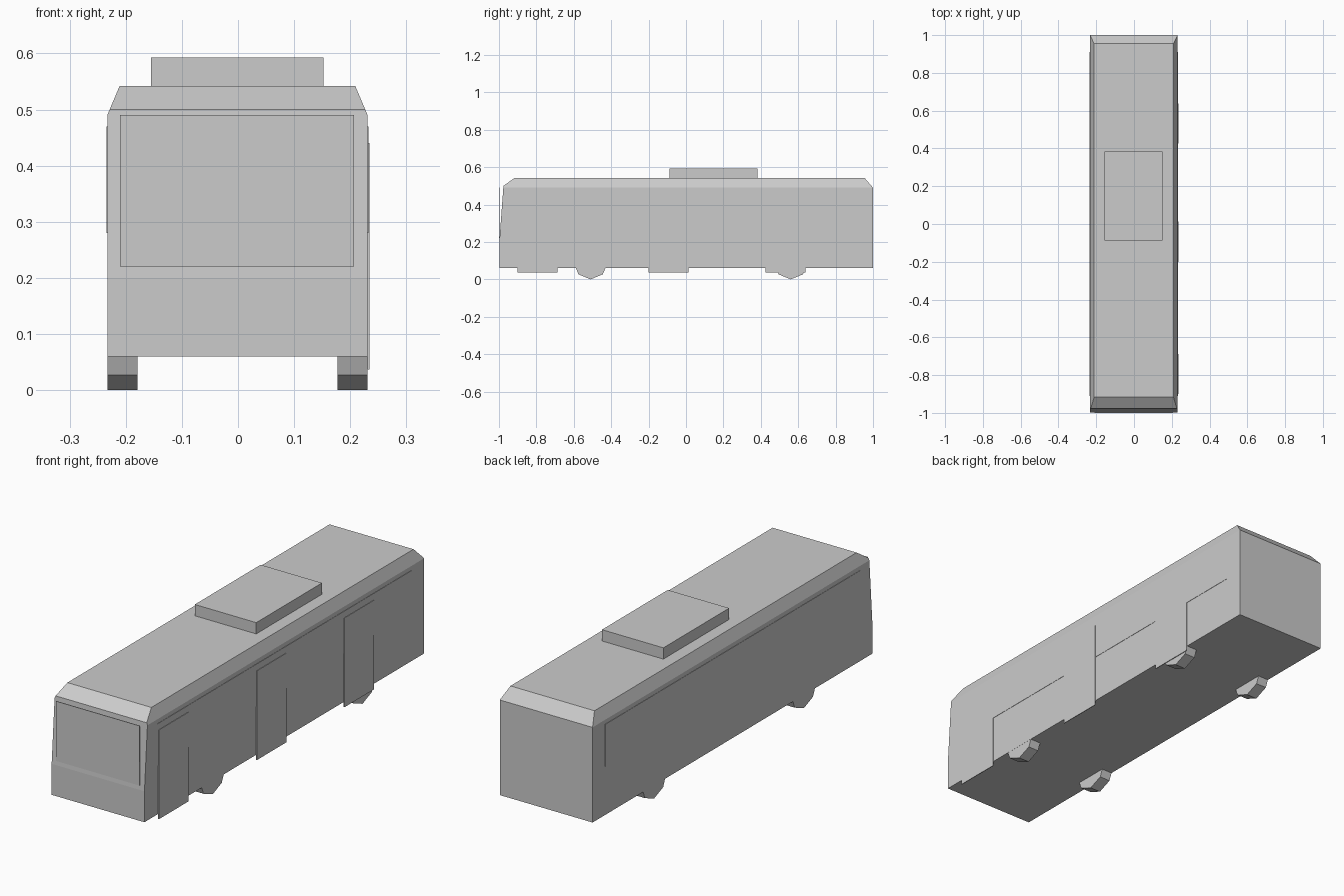
import bpy, bmesh, math
from mathutils import Vector, Matrix

cube = bpy.data.objects.get("Cube")
if cube:
    bpy.data.objects.remove(cube, do_unlink=True)

grey = bpy.data.materials.new("plain_grey")
grey.use_nodes = True
COLOUR = (0.6, 0.6, 0.6, 1)
grey.diffuse_color = COLOUR
grey.node_tree.nodes["Principled BSDF"].inputs["Base Color"].default_value = COLOUR

MID = -0.001      # body centre line in x
HALF = 0.232      # body half width
FLOOR, ROOF = 0.06, 0.542


def finish(name, bm):
    bmesh.ops.recalc_face_normals(bm, faces=bm.faces)
    mesh = bpy.data.meshes.new(name)
    bm.to_mesh(mesh)
    bm.free()
    mesh.materials.append(grey)
    obj = bpy.data.objects.new(name, mesh)
    bpy.context.collection.objects.link(obj)
    return obj


def box_bm(x, y, z):
    bm = bmesh.new()
    bmesh.ops.create_cube(bm, size=1)
    for v in bm.verts:
        v.co = [lo + (c + 0.5) * (hi - lo) for c, (lo, hi) in zip(v.co, (x, y, z))]
    return bm


def box(name, x, y, z):
    return finish(name, box_bm(x, y, z))


def slice_off(bm, point, normal):
    """Cut away everything beyond a plane and cap the opening."""
    geom = bm.verts[:] + bm.edges[:] + bm.faces[:]
    bmesh.ops.bisect_plane(bm, geom=geom, plane_co=point,
                           plane_no=Vector(normal).normalized(), clear_outer=True)
    bmesh.ops.holes_fill(bm, edges=[e for e in bm.edges if e.is_boundary])


# Body shell: a box with a raked front and chamfered roof edges
body = box_bm((MID - HALF, MID + HALF), (-0.998, 1.0), (FLOOR, ROOF))
slice_off(body, (0, -0.998, 0.2), (0, -0.30, 0.022))
slice_off(body, (0, -0.976, 0.5), (0, -0.042, 0.059))
slice_off(body, (0, 1.0, 0.49), (0, 0.052, 0.045))
for side in (-1, 1):
    slice_off(body, (MID + side * HALF, 0, 0.49), (side * 0.052, 0, 0.022))
finish("body", body)

# Roof unit
box("roof_unit", (-0.155, 0.152), (-0.087, 0.383), (ROOF - 0.005, 0.593))

# Upright windscreen plate
box("windscreen", (-0.21, 0.207), (-1.0, -0.997), (0.22, 0.49))

# Side window strips
box("right_windows", (-0.2345, -0.232), (-0.91, 0.91), (0.28, 0.47))
box("left_windows", (0.23, 0.2325), (-0.91, 0.91), (0.28, 0.47))

# Three door plates hanging slightly below the floor
for label, start in (("front", -0.9), ("middle", -0.2), ("rear", 0.425)):
    box(label + "_door", (0.231, 0.2345), (start, start + 0.213), (0.037, 0.44))

# Eight-sided wheels, point down
R, WIDTH = 0.092, 0.053
for end, y in (("front", -0.51), ("rear", 0.56)):
    for label, side in (("right", -1), ("left", 1)):
        bm = bmesh.new()
        bmesh.ops.create_cone(bm, cap_ends=True, segments=8,
                              radius1=R, radius2=R, depth=WIDTH)
        place = Matrix.Translation((MID + side * (HALF - 0.0005 - WIDTH / 2), y, R))
        bmesh.ops.transform(bm, matrix=place @ Matrix.Rotation(math.pi / 2, 4, "Y"),
                            verts=bm.verts)
        finish(f"{end}_{label}_wheel", bm)
